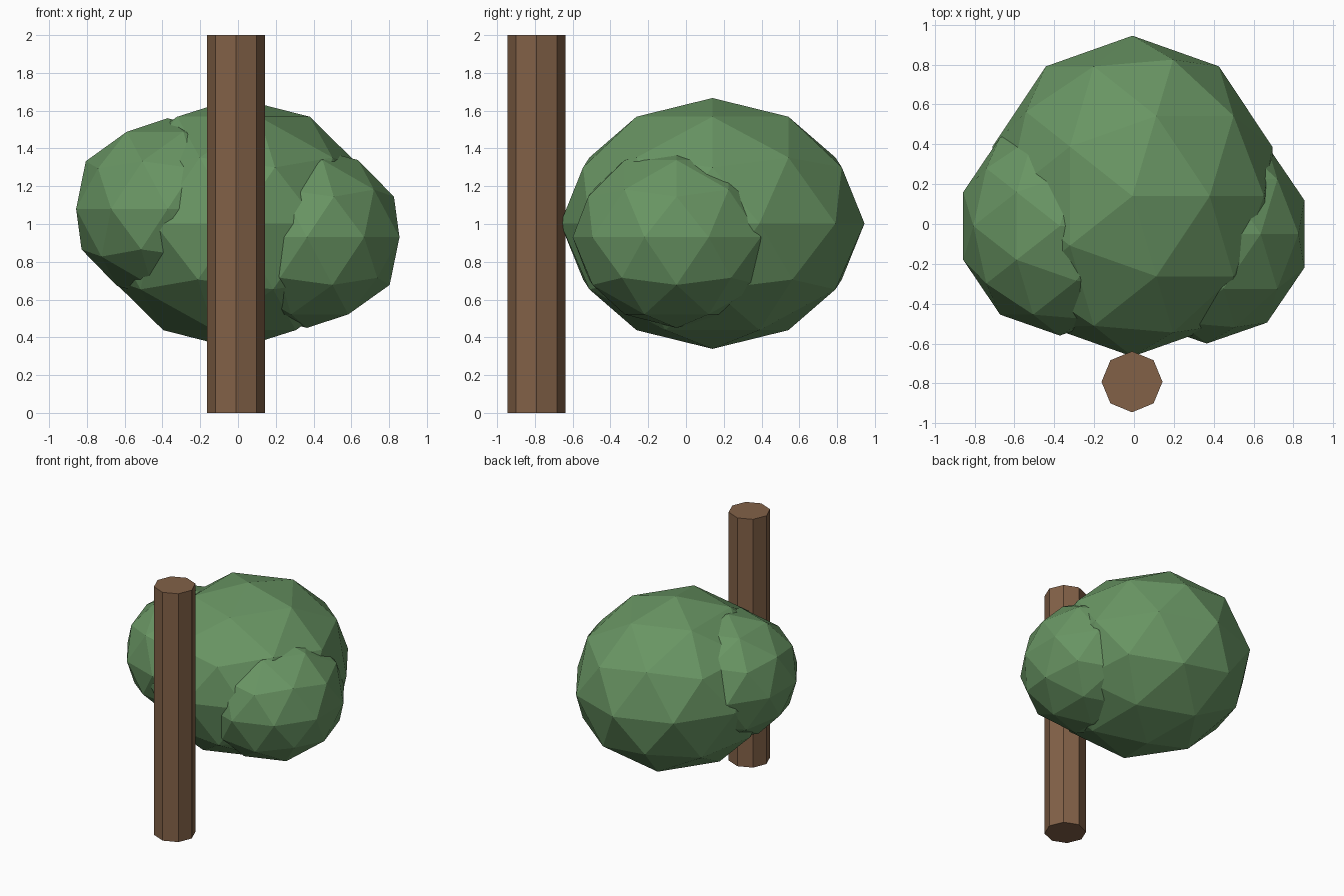
import bpy

cube = bpy.data.objects.get("Cube")
if cube:
    bpy.data.objects.remove(cube, do_unlink=True)


def make_material(name, rgb):
    mat = bpy.data.materials.new(name)
    mat.use_nodes = True
    color = (*rgb, 1.0)
    mat.diffuse_color = color
    mat.node_tree.nodes["Principled BSDF"].inputs["Base Color"].default_value = color
    return mat


leaf_green = make_material("leaf green", (0.14, 0.30, 0.125))
bark_brown = make_material("bark brown", (0.225, 0.12, 0.064))


def finish(name, mat):
    obj = bpy.context.object
    obj.name = obj.data.name = name
    obj.data.materials.append(mat)
    bpy.ops.object.shade_flat()
    return obj


def leaf_clump(name, center, radii):
    """Low-poly faceted ellipsoid."""
    bpy.ops.mesh.primitive_ico_sphere_add(subdivisions=2, radius=1, location=center)
    finish(name, leaf_green).scale = radii


# Trunk: a plain eight-sided post
bpy.ops.mesh.primitive_cylinder_add(vertices=8, radius=0.153, depth=2,
                                    location=(-0.01, -0.792, 1))
finish("trunk", bark_brown)

# Foliage: one large clump with a smaller one on each side
leaf_clump("foliage_main", (-0.008, 0.14, 1.003), (0.738, 0.805, 0.664))
leaf_clump("foliage_left", (0.365, -0.05, 0.93), (0.515, 0.55, 0.48))
leaf_clump("foliage_right", (-0.372, -0.01, 1.08), (0.51, 0.55, 0.48))
